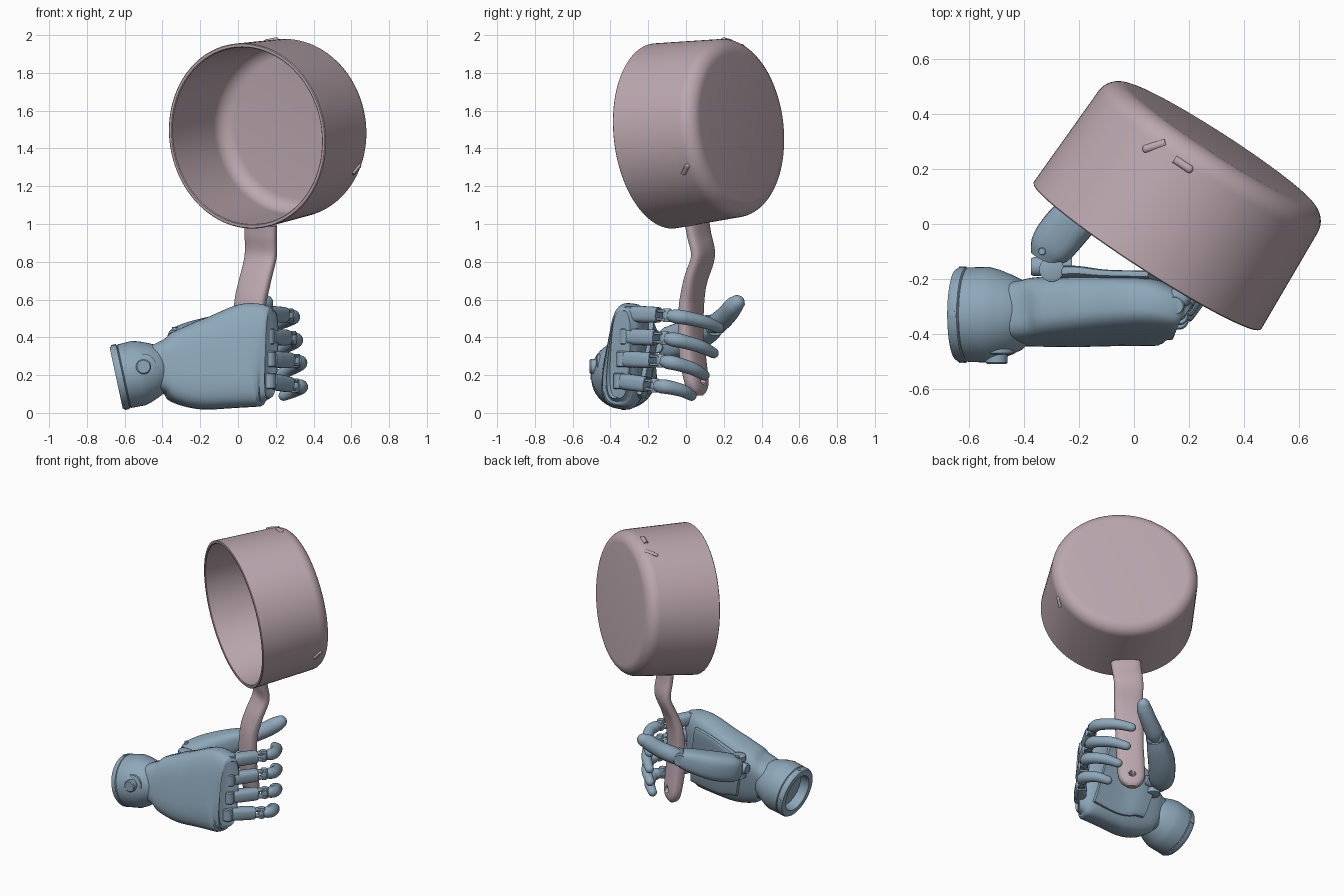
import bpy, bmesh
from math import sin, cos, pi, radians, copysign
from mathutils import Vector as V

if "Cube" in bpy.data.objects:
    bpy.data.objects.remove(bpy.data.objects["Cube"])


def material(name, rgb):
    m = bpy.data.materials.new(name)
    m.diffuse_color = (*rgb, 1)
    m.use_nodes = True
    m.node_tree.nodes["Principled BSDF"].inputs["Base Color"].default_value = m.diffuse_color
    return m


PINK = material("dusty_pink", (0.50, 0.39, 0.43))
BLUE = material("steel_blue", (0.27, 0.39, 0.49))


def make(name, bm, mat, angle=35):
    bmesh.ops.recalc_face_normals(bm, faces=bm.faces[:])
    me = bpy.data.meshes.new(name)
    bm.to_mesh(me)
    bm.free()
    ob = bpy.data.objects.new(name, me)
    bpy.context.collection.objects.link(ob)
    me.materials.append(mat)
    bpy.ops.object.select_all(action='DESELECT')
    ob.select_set(True)
    bpy.context.view_layer.objects.active = ob
    bpy.ops.object.shade_smooth_by_angle(angle=radians(angle))
    return ob


def bridge(bm, a, b):
    n = len(a)
    for i in range(n):
        bm.faces.new((a[i], a[(i + 1) % n], b[(i + 1) % n], b[i]))


def resample(rows, n):
    """Catmull-Rom through rows of numbers."""
    out = []
    for i in range(len(rows) - 1):
        p0, p1 = rows[max(i - 1, 0)], rows[i]
        p2, p3 = rows[i + 1], rows[min(i + 2, len(rows) - 1)]
        for k in range(n):
            t = k / n
            out.append([0.5 * (2 * b + (c - a) * t + (2 * a - 5 * b + 4 * c - d) * t * t
                               + (3 * b - a - 3 * c + d) * t ** 3)
                        for a, b, c, d in zip(p0, p1, p2, p3)])
    out.append(list(rows[-1]))
    return out


def sweep(name, rows, mat, up=(0, 0, 1), power=2, n=4, sides=24, tip=False):
    """rows: x, y, z, radius sideways, radius along up."""
    rows = resample(rows, n)
    if tip:
        a, b = rows[-2], rows[-1]
        d = (V(b[:3]) - V(a[:3])).normalized()
        for deg in (25, 50, 70, 84):
            q = V(b[:3]) + d * min(b[3], b[4]) * sin(radians(deg))
            rows.append([*q, b[3] * cos(radians(deg)), b[4] * cos(radians(deg))])
    bm, rings = bmesh.new(), []
    for i, r in enumerate(rows):
        t = (V(rows[min(i + 1, len(rows) - 1)][:3]) - V(rows[max(i - 1, 0)][:3])).normalized()
        v = V(up) - t * V(up).dot(t)
        v.normalize()
        w = t.cross(v)
        ring = []
        for k in range(sides):
            c, s = cos(2 * pi * k / sides), sin(2 * pi * k / sides)
            c = copysign(abs(c) ** (2 / power), c)
            s = copysign(abs(s) ** (2 / power), s)
            ring.append(bm.verts.new(V(r[:3]) + w * c * r[3] + v * s * r[4]))
        rings.append(ring)
    for a, b in zip(rings, rings[1:]):
        bridge(bm, a, b)
    bm.faces.new(rings[0])
    bm.faces.new(rings[-1])
    return make(name, bm, mat)


def lathe(name, profile, origin, axis, mat, sides=64):
    """profile: (radius, height); both ends lie on the axis."""
    q = V(axis).to_track_quat('Z', 'Y')
    bm = bmesh.new()
    rings = [[bm.verts.new(V(origin) + q @ V((r * cos(2 * pi * k / sides),
              r * sin(2 * pi * k / sides), h))) for k in range(sides)]
             for r, h in profile[1:-1]]
    for a, b in zip(rings, rings[1:]):
        bridge(bm, a, b)
    for (r, h), ring in ((profile[0], rings[0]), (profile[-1], rings[-1])):
        c = bm.verts.new(V(origin) + q @ V((0, 0, h)))
        for i in range(sides):
            bm.faces.new((c, ring[i], ring[(i + 1) % sides]))
    return make(name, bm, mat)


def pin(name, centre, axis, r, length, mat=BLUE):
    h = length / 2
    return lathe(name, [(0, -h), (r * .85, -h), (r, -h * .85), (r, h * .85), (r * .85, h), (0, h)],
                 centre, axis, mat, 24)


# Pot: thin wall, rounded bottom edge, mouth toward front left
A = V((0.54, 0.835, 0.10)).normalized()
S = V((0.84, -0.543, 0)).normalized()
U = S.cross(A).normalized()
MOUTH = V((0.047, -0.118, 1.466))


def arc(r, h, rad):
    return [(r + rad * sin(radians(d)), h + rad * cos(radians(d))) for d in range(0, 91, 10)]


outer = [(0, .488)] + arc(.395, .408, .08) + [(.493, .004), (.489, 0)]
inner = [(.475, 0), (.471, .004)] + arc(.375, .385, .08)[::-1] + [(0, .465)]
lathe("pot", outer + inner, MOUTH, A, PINK, 96)

# Small broken lug remains on the pot wall
for i, ends in enumerate((((.43, 111), (.37, 117)), ((.40, 103), (.40, 95)), ((.37, -30), (.41, -25)))):
    pts = []
    for h, deg in ends:
        r = .489 - .037 * h if h < .415 else .465
        pts.append(MOUTH + A * h + (S * cos(radians(deg)) + U * sin(radians(deg))) * r)
    sweep(f"lug_remnant_{i}", [[*p, .015, .012] for p in pts], PINK, up=U, sides=12, tip=True)

# Handle: flat bent bar with rounded end and hanging hole
handle = sweep("handle", [(.12, .06, .998, .098, .033), (.12, .07, .94, .096, .033),
                          (.12, .09, .83, .095, .033), (.09, .05, .70, .093, .036),
                          (.065, .03, .58, .092, .04), (.058, .025, .42, .09, .044),
                          (.06, .038, .28, .09, .046), (.066, .055, .17, .085, .042),
                          (.069, .06, .12, .064, .036), (.07, .06, .092, .03, .02)],
               PINK, up=A, power=3, n=5, sides=28)
hole = pin("hole_cutter", (.066, .055, .17), A, .022, .3, PINK)
hole.hide_render = True
hole.hide_viewport = True
cut = handle.modifiers.new("hole", 'BOOLEAN')
cut.operation, cut.object, cut.solver = 'DIFFERENCE', hole, 'EXACT'

# Wrist: hollow cuff narrowing to a neck
W = V((0.977, 0, 0.21)).normalized()
CUFF = V((-.645, -.33, .185))
lathe("wrist", [(0, .06), (.115, .06), (.125, 0), (.165, 0), (.172, .01), (.172, .036), (.167, .04),
                (.172, .044), (.174, .12), (.165, .155), (.147, .20), (.128, .24), (.11, .26), (0, .26)],
      CUFF, W, BLUE, 48)
pin("wrist_boss", (-.50, -.44, .245), (0, -1, 0), .068, .07)
pin("wrist_button", (-.50, -.47, .245), (0, -1, 0), .040, .08)
q = W.to_track_quat('Z', 'Y')
for k in range(4):
    d = q @ V((cos(k * pi / 2), sin(k * pi / 2), 0))
    pin(f"cuff_screw_{k}", CUFF + W * .022 + d * .17, d, .014, .012)

# Palm body and inner pad
sweep("palm", [(-.46, -.325, .226, .11, .12), (-.40, -.325, .236, .115, .14),
               (-.345, -.32, .238, .118, .185), (-.22, -.318, .246, .118, .228),
               (-.10, -.315, .267, .116, .248), (.05, -.318, .302, .108, .275),
               (.12, -.33, .312, .094, .268), (.165, -.345, .312, .072, .242),
               (.172, -.348, .312, .062, .23)],
      BLUE, up=(-.1, .15, .98), power=3.2, sides=40)
sweep("palm_pad", [(-.29, -.20, .25, .03, .15), (-.20, -.195, .27, .025, .18),
                   (-.08, -.21, .28, .02, .21), (.09, -.215, .31, .02, .22)],
      BLUE, up=(-.1, .15, .98), power=4, sides=28)

# Four fingers: knuckle, straight segment, hinge, gently bent tip
fingers = (("index", (.14, -.31, .525), (.27, -.10, .517), (.155, .185, .445)),
           ("middle", (.15, -.33, .405), (.285, -.115, .397), (.175, .155, .312)),
           ("ring", (.155, -.345, .285), (.305, -.135, .277), (.205, .105, .195)),
           ("little", (.155, -.36, .17), (.30, -.165, .145), (.235, .035, .088)))
for name, k, j, t in fingers:
    k, j, t = V(k), V(j), V(t)
    d = j - k
    pin(name + "_knuckle", k + d * .06, (0, 0, 1), .036, .085)
    a, b = k + d * .14, k + d * .80
    sweep(name + "_lower", [(*a, .034, .036), (*a.lerp(b, .1), .04, .043),
                            (*a.lerp(b, .9), .038, .042), (*b, .034, .036)], BLUE, power=2.8, n=3)
    for s in (-1, 1):
        c = k + d * .78 + V((0, 0, .022 * s))
        sweep(f"{name}_fork_{'low' if s < 0 else 'high'}",
              [(*c, .024, .008), (*(j + V((0, 0, .022 * s))), .026, .008)],
              BLUE, power=4, sides=16, tip=True)
    pin(name + "_hinge", j, (0, 0, 1), .024, .072)
    m = j.lerp(t, .30) + V((.052, .012, .008))
    bend = j.lerp(t, .66) + V((.042, .014, .010))
    sweep(name + "_tip", [(*(j + d * .04), .028, .026), (*(j.lerp(m, .45) + V((.008, 0, 0))), .037, .037),
                          (*m, .037, .037), (*bend, .034, .034), (*t.lerp(bend, .12), .028, .028)],
          BLUE, n=6, tip=True)

# Thumb: bracket on the palm, broad base, slim curved tip
for i, z in enumerate((.29, .35, .41)):
    pin(f"thumb_bracket_{i}", (-.30, -.165, z), (0, 0, 1), .045, .04)
pin("thumb_hinge", (-.30, -.155, .35), (1, 0, 0), .035, .15)
sweep("thumb_base", [(-.325, -.125, .36, .055, .07), (-.295, -.075, .37, .082, .088),
                     (-.22, .015, .40, .086, .088), (-.12, .10, .44, .072, .074),
                     (-.06, .145, .465, .058, .058)], BLUE, power=3, sides=28)
pin("thumb_joint", (-.055, .15, .467), (.5, -.7, 0), .045, .11)
sweep("thumb_tip", [(-.06, .145, .465, .045, .045), (-.02, .175, .482, .057, .055),
                    (.06, .218, .522, .054, .052), (.12, .25, .563, .05, .05),
                    (.145, .27, .582, .042, .042)], BLUE, n=5, tip=True)
pin("thumb_screw", (-.335, -.10, .44), (0, 0, 1), .014, .03)
